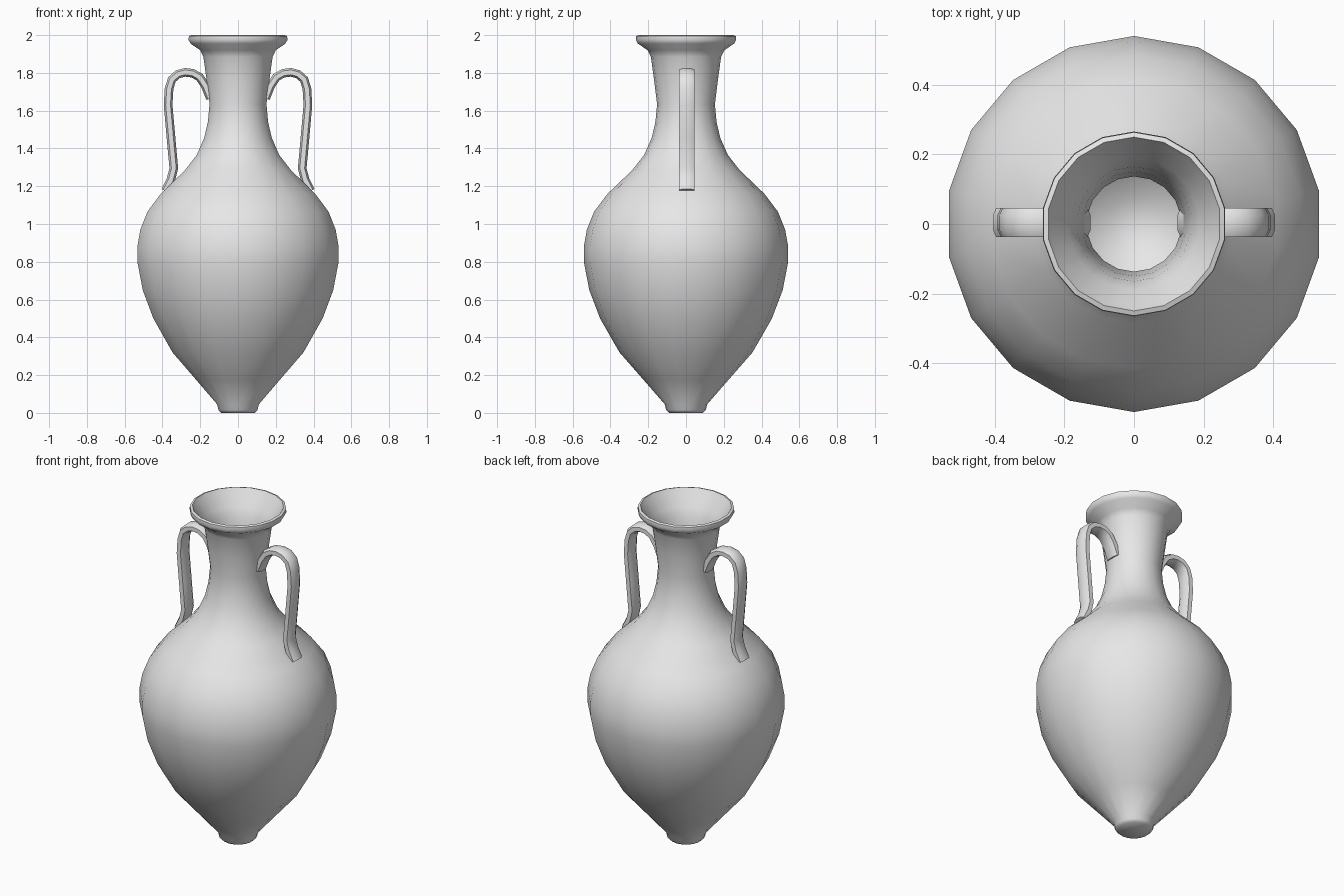
import bpy, bmesh, math
from mathutils import Vector

if "Cube" in bpy.data.objects:
    bpy.data.objects.remove(bpy.data.objects["Cube"])

clay = bpy.data.materials.new("plain grey")
clay.diffuse_color = (0.8, 0.8, 0.8, 1)
clay.use_nodes = True
clay.node_tree.nodes["Principled BSDF"].inputs["Base Color"].default_value = clay.diffuse_color


def skin(name, rings, cap_start=True, cap_end=True):
    """Join a list of closed point rings into one smooth object."""
    bm = bmesh.new()
    loops = [[bm.verts.new(p) for p in ring] for ring in rings]
    n = len(loops[0])
    for a, b in zip(loops, loops[1:]):
        for i in range(n):
            j = (i + 1) % n
            bm.faces.new((a[i], a[j], b[j], b[i]))
    if cap_start:
        bm.faces.new(loops[0][::-1])
    if cap_end:
        bm.faces.new(loops[-1])
    bmesh.ops.recalc_face_normals(bm, faces=bm.faces)
    mesh = bpy.data.meshes.new(name)
    bm.to_mesh(mesh)
    bm.free()
    mesh.materials.append(clay)
    ob = bpy.data.objects.new(name, mesh)
    bpy.context.collection.objects.link(ob)
    bpy.ops.object.select_all(action='DESELECT')
    ob.select_set(True)
    bpy.context.view_layer.objects.active = ob
    bpy.ops.object.shade_smooth_by_angle(angle=math.radians(60))
    return ob


# Vessel: outer wall from foot to lip, then inner wall down to the floor
outer = [(.09, 0), (.105, .015), (.112, .045), (.225, .175), (.352, .32),
         (.455, .5), (.512, .65), (.541, .8), (.541, .88), (.525, .97),
         (.487, 1.065), (.415, 1.16), (.285, 1.285), (.222, 1.365),
         (.182, 1.455), (.162, 1.54), (.153, 1.635), (.17, 1.77),
         (.186, 1.885), (.203, 1.92), (.255, 1.955), (.266, 1.975),
         (.264, 1.995)]
inner = [(.25, 2.0), (.238, 1.98), (.19, 1.91), (.165, 1.86), (.15, 1.77),
         (.137, 1.635), (.145, 1.54), (.16, 1.455), (.195, 1.36),
         (.26, 1.265), (.385, 1.14), (.455, 1.05), (.492, .96), (.507, .87),
         (.507, .8), (.478, .66), (.42, .51), (.32, .335), (.2, .2),
         (.08, .08)]
SIDES = 18
angles = [math.pi / 2 + 2 * math.pi * i / SIDES for i in range(SIDES)]
skin("vessel", [[(r * math.cos(a), r * math.sin(a), z) for a in angles]
                for r, z in outer + inner])

# Handles: flattened rounded strap swept along an arch, one on each side
path = [Vector(p) for p in [(.146, 1.665), (.172, 1.73), (.203, 1.777),
                            (.24, 1.798), (.28, 1.803), (.318, 1.793),
                            (.35, 1.765), (.365, 1.715), (.37, 1.63),
                            (.354, 1.45), (.34, 1.295), (.355, 1.235),
                            (.385, 1.175)]]
section = [(.5, 1), (1, .55), (1, -.55), (.5, -1),
           (-.5, -1), (-1, -.55), (-1, .55), (-.5, 1)]
HALF_WIDTH, HALF_THICK, OFFSET_Y = .042, .023, .004


def handle_rings(side):
    rings = []
    for k, p in enumerate(path):
        t = (path[min(k + 1, len(path) - 1)] - path[max(k - 1, 0)]).normalized()
        normal = Vector((-t.y, t.x))
        rings.append([(side * (p.x + normal.x * v * HALF_THICK),
                       OFFSET_Y + u * HALF_WIDTH,
                       p.y + normal.y * v * HALF_THICK) for u, v in section])
    return rings


for label, side in (("left_handle", -1), ("right_handle", 1)):
    skin(label, handle_rings(side))
